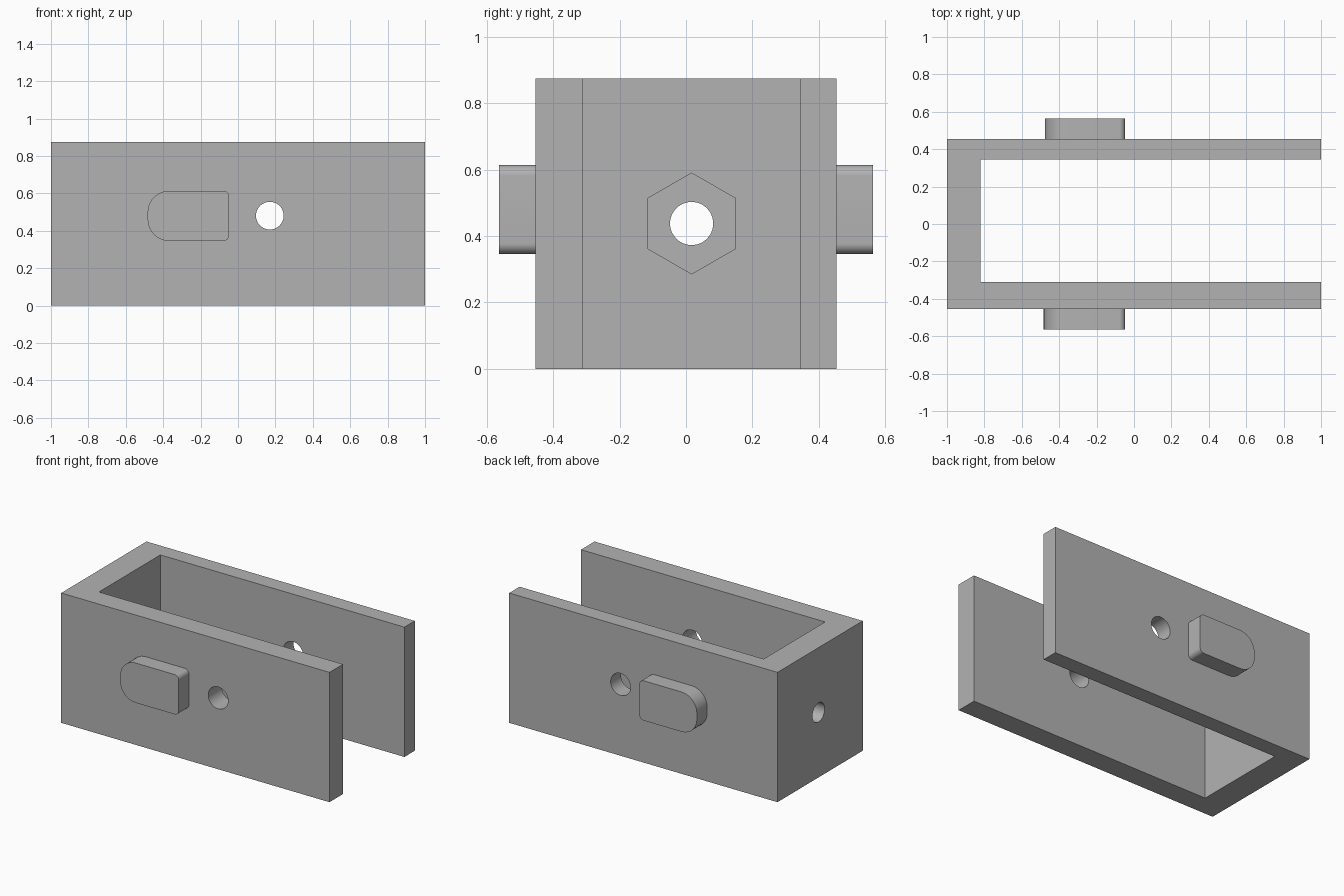
import bpy
import bmesh
from math import cos, sin, pi, radians
from mathutils import Matrix

cube = bpy.data.objects.get("Cube")
if cube:
    bpy.data.objects.remove(cube, do_unlink=True)

grey = bpy.data.materials.new("plain grey")
grey.use_nodes = True
colour = (0.45, 0.45, 0.45, 1)
grey.diffuse_color = colour
grey.node_tree.nodes["Principled BSDF"].inputs["Base Color"].default_value = colour

HEIGHT = 0.875


def extrude(name, points, depth, matrix=Matrix()):
    """Extrude a flat outline along its local z, then place it."""
    bm = bmesh.new()
    face = bm.faces.new([bm.verts.new((x, y, 0)) for x, y in points])
    top = bmesh.ops.extrude_face_region(bm, geom=[face])["geom"]
    bmesh.ops.translate(bm, vec=(0, 0, depth),
                        verts=[v for v in top if isinstance(v, bmesh.types.BMVert)])
    bm.transform(matrix)
    bmesh.ops.recalc_face_normals(bm, faces=bm.faces)
    mesh = bpy.data.meshes.new(name)
    bm.to_mesh(mesh)
    bm.free()
    obj = bpy.data.objects.new(name, mesh)
    bpy.context.collection.objects.link(obj)
    mesh.materials.append(grey)
    return obj


def ring(radius, sides, start=0.0):
    return [(radius * cos(start + 2 * pi * i / sides),
             radius * sin(start + 2 * pi * i / sides)) for i in range(sides)]


def rounded_outline(x0, x1, z0, z1, left_r, right_r, steps=10):
    """Rectangle with separate corner radii at its two ends."""
    corners = [(x1 - right_r, z1 - right_r, right_r), (x0 + left_r, z1 - left_r, left_r),
               (x0 + left_r, z0 + left_r, left_r), (x1 - right_r, z0 + right_r, right_r)]
    return [(cx + r * cos(pi / 2 * (q + i / steps)), cz + r * sin(pi / 2 * (q + i / steps)))
            for q, (cx, cz, r) in enumerate(corners) for i in range(steps + 1)]


def smooth(obj):
    bpy.ops.object.select_all(action="DESELECT")
    obj.select_set(True)
    bpy.context.view_layer.objects.active = obj
    bpy.ops.object.shade_smooth_by_angle(angle=radians(30))


# U-shaped bracket with one thicker arm
bracket = extrude("bracket", [(-1, -0.454), (1, -0.454), (1, -0.31), (-0.82, -0.31),
                              (-0.82, 0.344), (1, 0.344), (1, 0.454), (-1, 0.454)], HEIGHT)

# Cutters: cross hole through both arms, bolt hole and nut pocket in the end wall
along_y = Matrix.Rotation(pi / 2, 4, "X")
along_x = Matrix.Rotation(pi / 2, 4, "Y")
cutters = [
    extrude("cross_hole_cutter", ring(0.074, 48), 1.4,
            Matrix.Translation((0.17, 0.7, 0.481)) @ along_y),
    extrude("bolt_hole_cutter", ring(0.065, 48), 0.5,
            Matrix.Translation((-1.2, 0.017, 0.438)) @ along_x),
    extrude("nut_pocket_cutter", ring(0.152, 6), 0.3,
            Matrix.Translation((-0.91, 0.017, 0.438)) @ along_x),
]
for cutter in cutters:
    mod = bracket.modifiers.new(cutter.name, "BOOLEAN")
    mod.operation = "DIFFERENCE"
    mod.solver = "EXACT"
    mod.object = cutter
    bpy.context.view_layer.objects.active = bracket
    bpy.ops.object.modifier_apply(modifier=mod.name)
    bpy.data.objects.remove(cutter, do_unlink=True)
smooth(bracket)

# Rounded tabs on the outside of each arm
for name, left_x, y in (("front_tab", -0.483, -0.444), ("back_tab", -0.476, 0.564)):
    tab = extrude(name, rounded_outline(left_x, -0.047, 0.346, 0.614, 0.115, 0.032), 0.12,
                  Matrix.Translation((0, y, 0)) @ along_y)
    smooth(tab)
